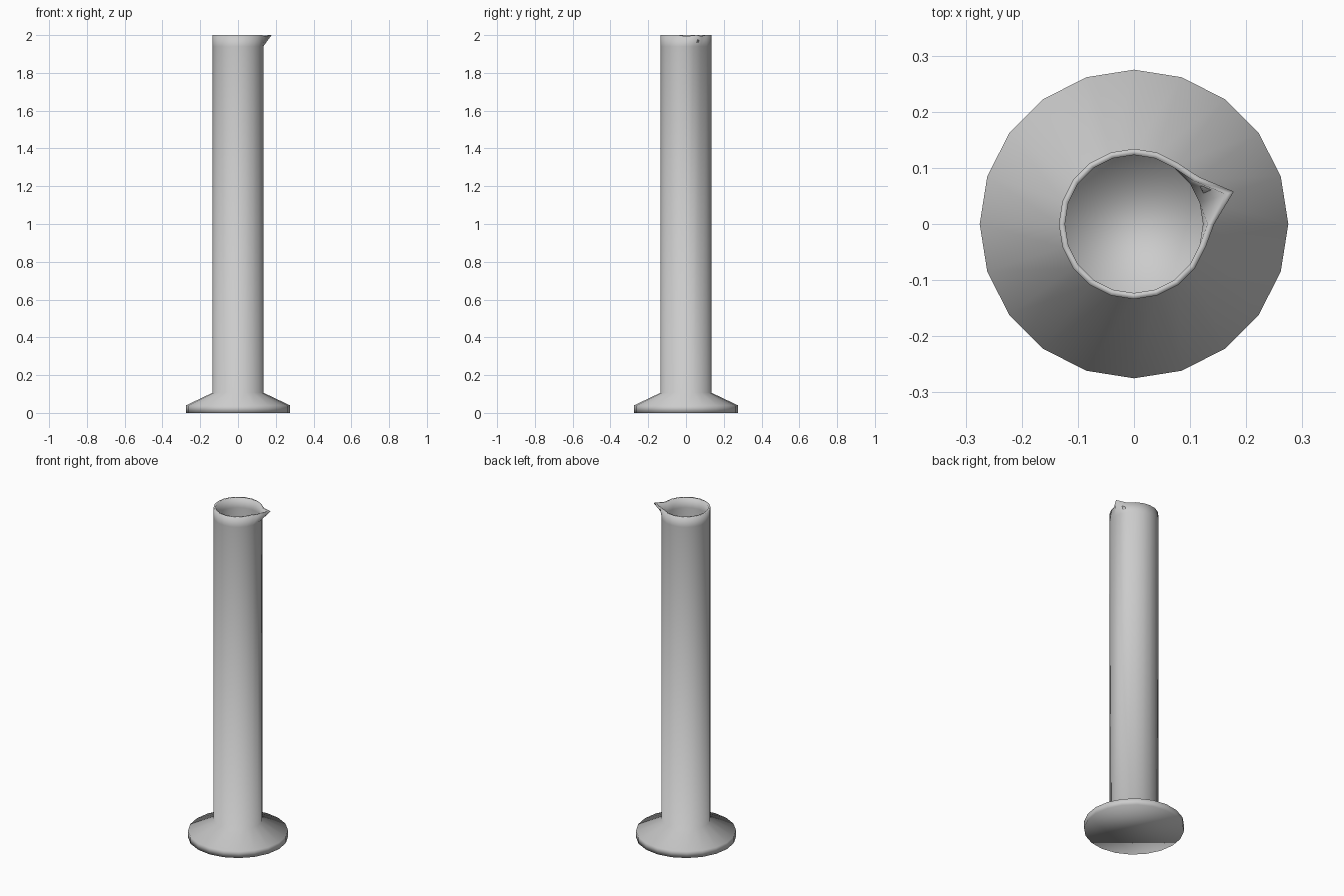
import bpy, bmesh, math

if "Cube" in bpy.data.objects:
    bpy.data.objects.remove(bpy.data.objects["Cube"])

SIDES = 20
SPOUT = 1  # column index of the pouring lip (18 degrees)

# Profile (radius, height) from base underside, up the outside, over the rim, down the inside
profile = [(0.275, 0.0), (0.275, 0.04), (0.134, 0.107), (0.134, 1.94),
           (0.134, 2.0), (0.123, 2.0), (0.123, 1.94), (0.123, 0.10)]

# Lip radii: rim ring index -> (tip radius, neighbour radius)
lip = {4: (0.187, 0.143), 5: (0.172, 0.131)}

bm = bmesh.new()
rings = []
for k, (r, z) in enumerate(profile):
    ring = []
    for i in range(SIDES):
        rad, h = r, z
        if k in lip:
            if i == SPOUT:
                rad = lip[k][0]
            elif abs(i - SPOUT) == 1:
                rad, h = lip[k][1], z - 0.006
        a = 2 * math.pi * i / SIDES
        ring.append(bm.verts.new((rad * math.cos(a), rad * math.sin(a), h)))
    rings.append(ring)

# Walls
for lo, hi in zip(rings, rings[1:]):
    for i in range(SIDES):
        j = (i + 1) % SIDES
        bm.faces.new((lo[i], lo[j], hi[j], hi[i]))

# Underside and inner floor
bm.faces.new(rings[0][::-1])
bm.faces.new(rings[-1])
for f in bm.faces:
    f.smooth = True

mesh = bpy.data.meshes.new("measuring_cylinder")
bm.to_mesh(mesh)
bm.free()
obj = bpy.data.objects.new("measuring_cylinder", mesh)
bpy.context.collection.objects.link(obj)
